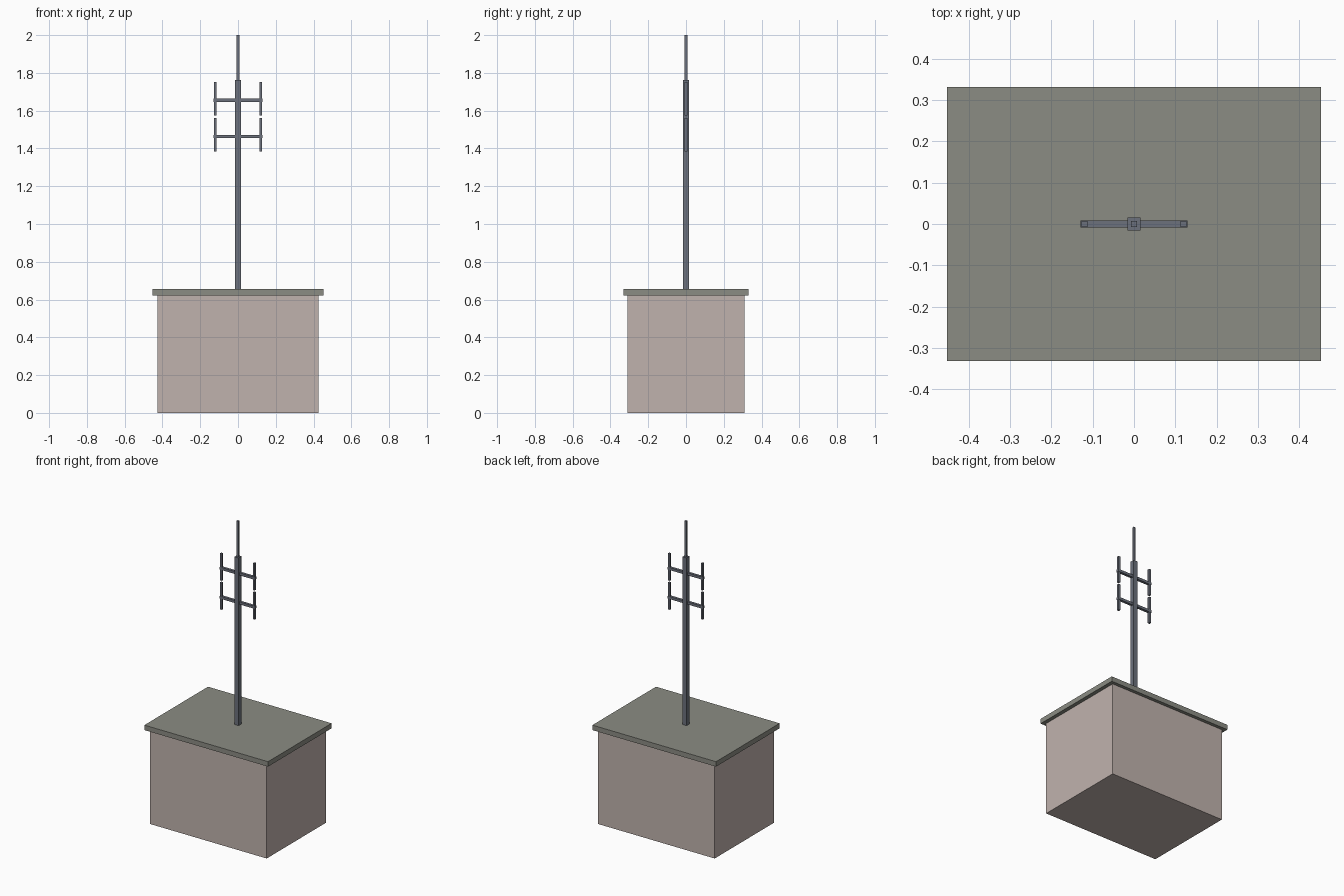
import bpy

cube = bpy.data.objects.get("Cube")
if cube:
    bpy.data.objects.remove(cube, do_unlink=True)


def material(name, rgb):
    m = bpy.data.materials.new(name)
    m.use_nodes = True
    colour = (*rgb, 1)
    m.diffuse_color = colour
    bsdf = next(n for n in m.node_tree.nodes if n.type == 'BSDF_PRINCIPLED')
    bsdf.inputs["Base Color"].default_value = colour
    return m


def box(name, mat, half_x, half_y, bottom, top, x=0):
    """Flat-sided box between two heights."""
    bpy.ops.mesh.primitive_cube_add(size=2, location=(x, 0, (bottom + top) / 2))
    ob = bpy.context.object
    ob.name = name
    ob.scale = (half_x, half_y, (top - bottom) / 2)
    bpy.ops.object.transform_apply(location=False, rotation=False, scale=True)
    ob.data.materials.append(mat)
    return ob


wall = material("warm_plaster", (0.53, 0.45, 0.42))
slab = material("olive_grey_roof", (0.26, 0.265, 0.23))
metal = material("blue_grey_metal", (0.15, 0.165, 0.2))

# Equipment hut and overhanging roof
box("hut_walls", wall, 0.427, 0.31, 0, 0.625)
box("roof_slab", slab, 0.452, 0.332, 0.622, 0.655)

# Mast with thin whip on top
box("mast", metal, 0.0155, 0.0155, 0.655, 1.763)
box("whip_antenna", metal, 0.007, 0.007, 1.763, 2)

# Two cross arms, each with an upright dipole at both ends
for level, z in (("lower", 1.463), ("upper", 1.655)):
    box(level + "_cross_arm", metal, 0.129, 0.0085, z - 0.0085, z + 0.0085)
    for side, sign in (("left", 1), ("right", -1)):
        box(f"{level}_{side}_dipole", metal, 0.007, 0.007,
            z - 0.08, z + 0.098, x=sign * 0.12)
